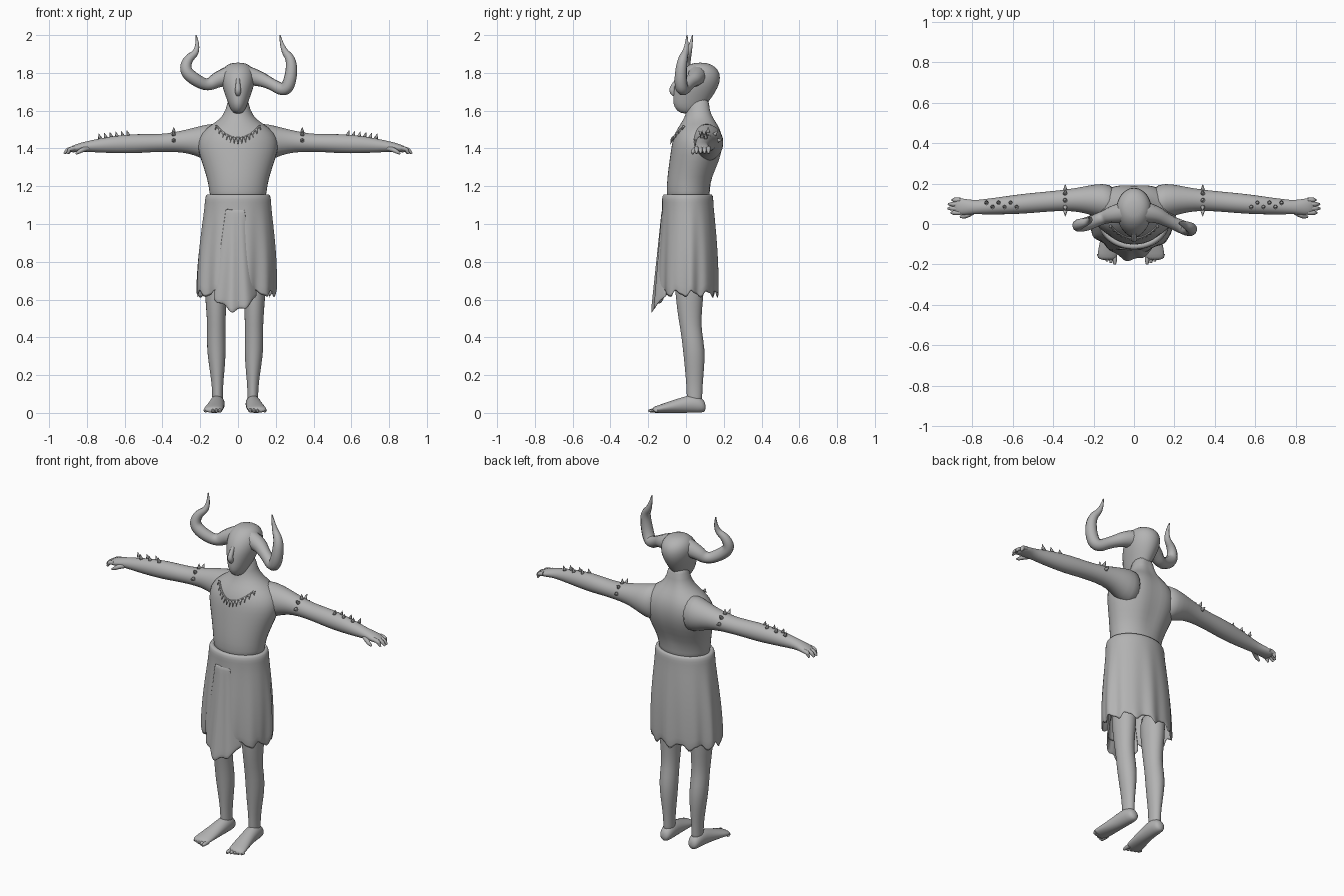
import bpy
import bmesh
import math
from mathutils import Vector

start_cube = bpy.data.objects.get("Cube")
if start_cube:
    bpy.data.objects.remove(start_cube, do_unlink=True)

# One plain grey for the whole figure
GREY = (0.45, 0.45, 0.45, 1.0)
grey = bpy.data.materials.new("plain_grey")
grey.use_nodes = True
grey.diffuse_color = GREY
for node in grey.node_tree.nodes:
    if node.type == "BSDF_PRINCIPLED":
        node.inputs["Base Color"].default_value = GREY
        node.inputs["Roughness"].default_value = 0.7

SIDES = (("left", 1), ("right", -1))


def finish(name, bm, subdivide=0, thickness=0.0):
    """Turn a bmesh into a smooth, grey object."""
    bmesh.ops.recalc_face_normals(bm, faces=bm.faces)
    for face in bm.faces:
        face.smooth = True
    mesh = bpy.data.meshes.new(name)
    bm.to_mesh(mesh)
    bm.free()
    mesh.materials.append(grey)
    obj = bpy.data.objects.new(name, mesh)
    bpy.context.collection.objects.link(obj)
    if thickness:
        solid = obj.modifiers.new("thickness", "SOLIDIFY")
        solid.thickness = thickness
    if subdivide:
        sub = obj.modifiers.new("smooth", "SUBSURF")
        sub.levels = sub.render_levels = subdivide
    return obj


def bridge(bm, rings, closed=True):
    """Join neighbouring rows of vertices with quads."""
    for low, high in zip(rings, rings[1:]):
        count = len(low)
        for i in range(count if closed else count - 1):
            j = (i + 1) % count
            bm.faces.new((low[i], low[j], high[j], high[i]))


def loft(name, axis, rows, side=1, shift=0.0, sides=20, shape=None):
    """Skin ellipses (position, centre a, centre b, radius a, radius b)."""
    bm = bmesh.new()
    rings = []
    for t, ca, cb, ra, rb in rows:
        ring = []
        for i in range(sides):
            angle = math.tau * i / sides
            a, b = ca + ra * math.cos(angle), cb + rb * math.sin(angle)
            x, y, z = {"x": (t, a, b), "y": (a, t, b), "z": (a, b, t)}[axis]
            point = Vector((x * side + shift, y, z))
            ring.append(bm.verts.new(shape(point) if shape else point))
        rings.append(ring)
    bridge(bm, rings)
    bm.faces.new(rings[0])
    bm.faces.new(rings[-1])
    return finish(name, bm, 1)


def upright(rows):
    """Change (height, front, back, half width) into loft rows."""
    return [(z, 0, (f + b) / 2, w, (b - f) / 2) for z, f, b, w in rows]


def tube(name, points):
    """Tapered curve through (x, y, z, radius) control points."""
    curve = bpy.data.curves.new(name, "CURVE")
    curve.dimensions = "3D"
    curve.bevel_depth = 1.0
    curve.bevel_resolution = 3
    curve.use_fill_caps = True
    spline = curve.splines.new("NURBS")
    spline.points.add(len(points) - 1)
    for point, (x, y, z, radius) in zip(spline.points, points):
        point.co = (x, y, z, 1)
        point.radius = radius
    spline.order_u = 3
    spline.use_endpoint_u = True
    spline.resolution_u = 6
    curve.materials.append(grey)
    bpy.context.collection.objects.link(bpy.data.objects.new(name, curve))


def spikes(name, items):
    """Small cones given as (base, direction, length, radius)."""
    bm = bmesh.new()
    for base, direction, length, radius in items:
        way = Vector(direction).normalized()
        turn = way.to_track_quat("Z", "Y").to_matrix().to_4x4()
        turn.translation = Vector(base) + way * length / 2
        bmesh.ops.create_cone(bm, cap_ends=True, segments=8, radius1=radius,
                              radius2=radius * 0.1, depth=length, matrix=turn)
    finish(name, bm)


# Torso, with a groove down the spine
def spine(p):
    if p.y > 0.08 and p.z > 1.2:
        p.y -= 0.018 * math.exp(-(p.x / 0.04) ** 2)
    return p


loft("torso", "z", upright([
    (1.08, -.10, .13, .15), (1.18, -.105, .125, .152), (1.25, -.10, .15, .168),
    (1.33, -.09, .187, .195), (1.40, -.08, .205, .218), (1.46, -.07, .205, .212),
    (1.51, -.045, .19, .17), (1.55, -.015, .165, .10), (1.60, .005, .14, .062),
    (1.68, .01, .14, .055)]), shape=spine)

# Head and nose
loft("head", "z", upright([
    (1.58, -.03, .07, .025), (1.62, -.067, .10, .046), (1.66, -.07, .13, .06),
    (1.70, -.067, .158, .075), (1.75, -.06, .182, .09), (1.80, -.035, .182, .09),
    (1.835, 0, .155, .072), (1.855, .04, .11, .035)]))
tube("nose", [(0, -.045, 1.765, .01), (0, -.07, 1.73, .013),
              (0, -.075, 1.70, .018), (0, -.06, 1.685, .012)])

# Curved horns, the two slightly different
tube("left_horn", [
    (.03, .06, 1.79, .055), (.10, .055, 1.775, .045), (.17, .015, 1.745, .03),
    (.25, -.02, 1.70, .034), (.28, -.03, 1.77, .034), (.285, -.02, 1.87, .027),
    (.235, .005, 1.925, .014), (.222, .005, 2.0, .003)])
tube("right_horn", [
    (-.03, .06, 1.79, .055), (-.10, .05, 1.77, .045), (-.16, .03, 1.73, .03),
    (-.23, .0, 1.765, .034), (-.28, -.01, 1.81, .032), (-.27, .0, 1.87, .026),
    (-.205, .02, 1.92, .014), (-.222, .035, 2.0, .003)])

for label, s in SIDES:
    # Arms, palms and fingers
    loft(label + "_arm", "x", [
        (.08, .10, 1.43, .09, .11), (.16, .115, 1.43, .088, .10),
        (.23, .12, 1.438, .07, .073), (.30, .12, 1.437, .056, .057),
        (.38, .115, 1.43, .051, .048), (.46, .108, 1.428, .05, .048),
        (.55, .10, 1.425, .05, .052), (.64, .092, 1.422, .045, .048),
        (.74, .085, 1.415, .038, .037), (.80, .083, 1.41, .034, .028),
        (.84, .085, 1.405, .042, .024), (.88, .087, 1.396, .04, .018),
        (.892, .087, 1.393, .03, .01)], s)
    for i, tip in enumerate((.905, .92, .918, .90)):
        y = .056 + .021 * i
        tube(f"{label}_finger_{i + 1}", [
            (s * .86, y, 1.403, .012), (s * .89, y, 1.398, .012),
            (s * (tip - .01), y, 1.387, .010), (s * tip, y, 1.372, .005)])
    tube(label + "_thumb", [(s * .79, .065, 1.402, .014), (s * .82, .045, 1.395, .013),
                            (s * .845, .035, 1.38, .010), (s * .86, .036, 1.372, .005)])

    # Spiked bands on the upper arm and forearm
    band = []
    for i in range(5):
        angle = math.radians(10 + 40 * i)
        out = (0, math.cos(angle), math.sin(angle))
        base = (s * .34, .117 + .05 * out[1], 1.433 + .05 * out[2])
        band.append((base, out, .03, .012))
    spikes(label + "_upper_arm_spikes", band)
    spikes(label + "_forearm_spikes", [
        ((s * (.58 + .03 * i), .085 + .02 * (i % 2), 1.468 - .003 * i),
         (s * .3, 0, 1), .028, .011) for i in range(6)])

    # Legs and bare feet
    loft(label + "_leg", "z", [
        (.78, .10, .02, .07, .085), (.62, .102, .018, .058, .075),
        (.50, .10, .02, .05, .061), (.43, .10, .028, .048, .056),
        (.34, .10, .042, .051, .059), (.25, .096, .045, .043, .053),
        (.16, .094, .045, .031, .044), (.09, .093, .045, .028, .041),
        (.03, .093, .045, .03, .04)], s, -.015)
    loft(label + "_foot", "y", [
        (.105, .093, .03, .02, .02), (.085, .093, .04, .035, .04),
        (.04, .094, .05, .04, .05), (-.02, .098, .042, .042, .042),
        (-.09, .107, .030, .048, .030), (-.15, .116, .020, .052, .020),
        (-.18, .118, .014, .045, .014)], s, -.015)
    for i in range(5):
        x = s * (.08 + .019 * i) - .015
        reach = -.20 + .008 * i
        tube(f"{label}_toe_{i + 1}", [(x, -.15, .014, .012), (x, reach + .015, .013, .012),
                                     (x, reach, .010, .006)])

# Necklace of teeth around the collar
teeth, cord = [], []
for i in range(-6, 7):
    k = i / 6
    base = (.115 * k, -.072 + .06 * k * k, 1.455 + .065 * k * k)
    cord.append((*base, .004))
    teeth.append((base, (.25 * k, -.35, -1), .035 - .01 * abs(k), .008))
tube("necklace_cord", cord)
spikes("necklace_teeth", teeth)

# Skirt with folds that deepen toward a ragged hem
bm = bmesh.new()
rings = []
SEGMENTS = 72
for z, front, back, width in (
        (1.15, -.09, .115, .14), (1.165, -.122, .14, .166), (1.13, -.128, .145, .176),
        (1.10, -.125, .145, .175), (1.0, -.13, .155, .188), (.85, -.14, .165, .205),
        (.72, -.145, .168, .21), (.625, -.145, .168, .21)):
    ring = []
    drop = max(0, (1.12 - z) / .5)
    for i in range(SEGMENTS):
        a = math.tau * i / SEGMENTS
        fold = 1 + drop * (.035 * math.sin(9 * a + 1) + .02 * math.sin(14 * a))
        hem = .018 * math.sin(11 * a) + .01 * math.sin(23 * a) if z < .7 else 0
        ring.append(bm.verts.new((
            width * math.cos(a) * fold - .012 * drop,
            (front + back) / 2 + (back - front) / 2 * math.sin(a) * fold, z + hem)))
    rings.append(ring)
bridge(bm, rings)
finish("skirt", bm, 1, .008)

# Hanging front cloth, gathered to a point below the hem
bm = bmesh.new()
rings = []
for row in range(13):
    t = row / 12
    line = []
    for col in range(17):
        u = col / 8 - 1
        width = .05 + .07 * t
        bottom = .535 + .075 * abs(u) ** 1.5 + .012 * math.sin(9 * u)
        y = -.128 - .054 * t + .07 * t * u * u + .008 * t * math.sin(8 * u)
        line.append(bm.verts.new((u * width - .015, y, 1.08 + (bottom - 1.08) * t)))
    rings.append(line)
bridge(bm, rings, closed=False)
finish("front_cloth", bm, 1, .01)
